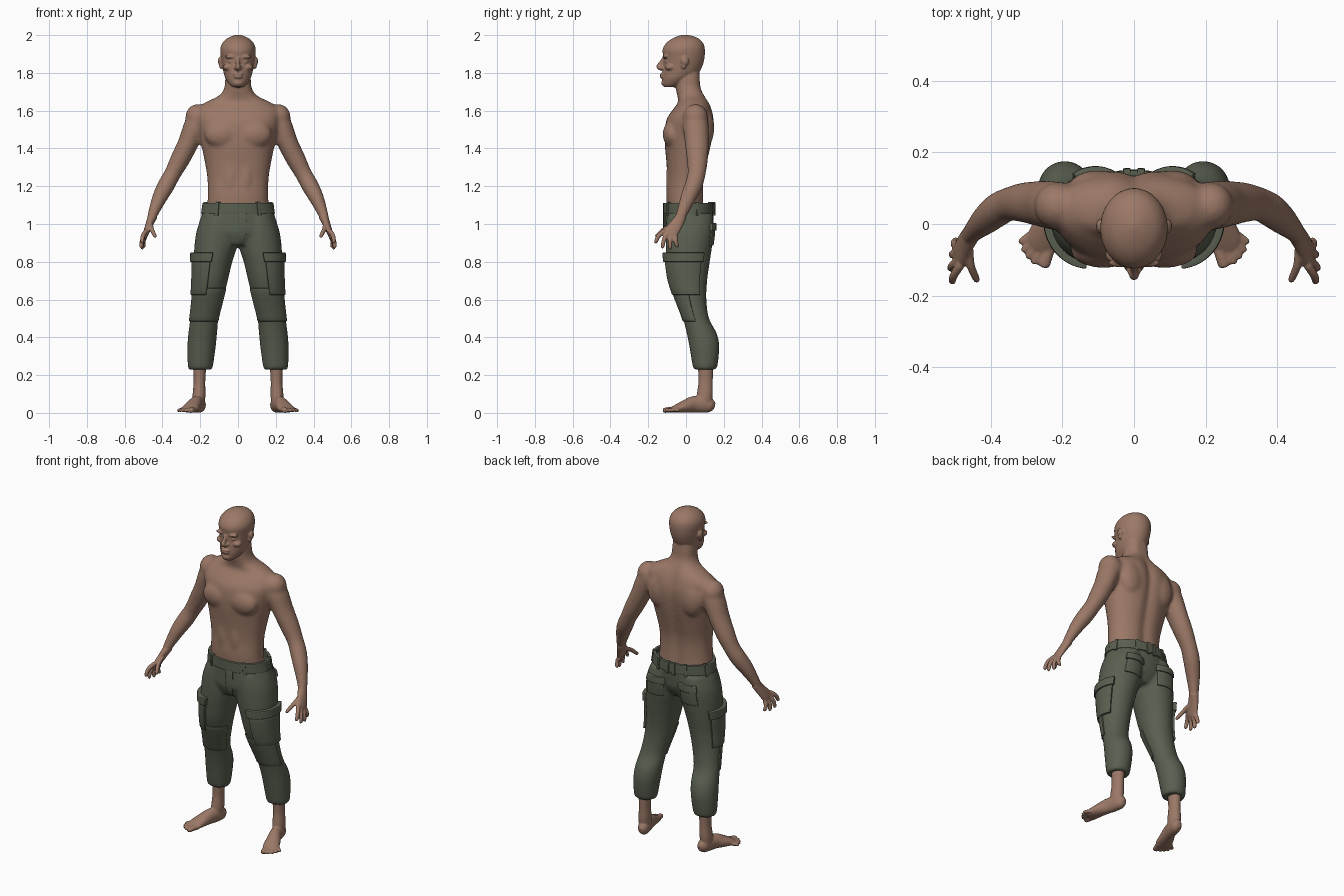
import bpy, bmesh, math
from mathutils import Vector, Matrix

cube = bpy.data.objects.get("Cube")
if cube:
    bpy.data.objects.remove(cube, do_unlink=True)


def material(name, rgb):
    mat = bpy.data.materials.new(name)
    mat.use_nodes = True
    mat.diffuse_color = (*rgb, 1)
    mat.node_tree.nodes["Principled BSDF"].inputs["Base Color"].default_value = (*rgb, 1)
    return mat


SKIN = material("warm brown skin", (.33, .19, .135))
GREEN = material("olive cloth", (.1, .115, .08))


# ---- helpers -------------------------------------------------------------
def spline(rows, n=6):
    """Smooth curve through rows of numbers."""
    out = []
    for i in range(len(rows) - 1):
        quad = rows[max(i - 1, 0)], rows[i], rows[i + 1], rows[min(i + 2, len(rows) - 1)]
        for k in range(n):
            t = k / n
            out.append([b + (c - a) * t / 2 + (a - 2.5 * b + 2 * c - d / 2) * t * t
                        + (1.5 * (b - c) + (d - a) / 2) * t ** 3
                        for a, b, c, d in zip(*quad)])
    return out + [list(rows[-1])]


def loft(bm, rings, side=1):
    vs = [[bm.verts.new((p[0] * side, p[1], p[2])) for p in r] for r in rings]
    n = len(vs[0])
    for a, b in zip(vs, vs[1:]):
        for k in range(n):
            bm.faces.new((a[k], a[(k + 1) % n], b[(k + 1) % n], b[k]))
    bm.faces.new(vs[0][::-1])
    bm.faces.new(vs[-1])


def tube(bm, points, ref, side=1, n=20):
    """Points are x, y, z, half width across, half width along ref."""
    rows = spline(points)
    rings = []
    for i, (x, y, z, ra, rb) in enumerate(rows):
        t = Vector(rows[min(i + 1, len(rows) - 1)][:3]) - Vector(rows[max(i - 1, 0)][:3])
        s = t.cross(Vector(ref)).normalized()
        u = s.cross(t).normalized()
        rings.append([Vector((x, y, z)) + s * ra * math.cos(a) + u * rb * math.sin(a)
                      for a in (math.tau * k / n for k in range(n))])
    loft(bm, rings, side)


def on_section(row, a, off=0, groove=0, power=2):
    """Point at angle a on a level section: z, centre x, half width, front y, back y."""
    z, cx, rx, front, back = row
    c, s = (math.copysign(abs(f(a)) ** (2 / power), f(a)) for f in (math.cos, math.sin))
    x = (rx + off) * c
    y = (front + back) / 2 + ((back - front) / 2 + off) * s
    if s > 0:
        y -= groove * rx * math.exp(-(x / .03) ** 2)
    return cx + x, y, z


def stack(bm, sections, side=1, n=48, **kw):
    loft(bm, [[on_section(r, math.tau * k / n, **kw) for k in range(n)]
              for r in spline(sections)], side)


def ball(bm, centre, radii, side=1):
    m = Matrix.Translation((centre[0] * side, *centre[1:])) @ Matrix.Diagonal((*radii, 1))
    bmesh.ops.create_uvsphere(bm, u_segments=24, v_segments=16, radius=1, matrix=m)


def finish(bm, name, mat, voxel=0, smooth=0, bevel=0):
    bmesh.ops.recalc_face_normals(bm, faces=bm.faces[:])
    mesh = bpy.data.meshes.new(name)
    bm.to_mesh(mesh)
    bm.free()
    obj = bpy.data.objects.new(name, mesh)
    bpy.context.scene.collection.objects.link(obj)
    if voxel:
        rm = obj.modifiers.new("Fuse", 'REMESH')
        rm.mode, rm.voxel_size = 'VOXEL', voxel
        sm = obj.modifiers.new("Soften", 'SMOOTH')
        sm.factor, sm.iterations = .5, smooth
    if bevel:
        bv = obj.modifiers.new("Round", 'BEVEL')
        bv.width, bv.segments, bv.limit_method, bv.angle_limit = bevel, 2, 'ANGLE', .9
    bpy.context.view_layer.update()
    deps = bpy.context.evaluated_depsgraph_get()
    obj.data = bpy.data.meshes.new_from_object(obj.evaluated_get(deps))
    obj.modifiers.clear()
    obj.data.materials.clear()
    obj.data.materials.append(mat)
    obj.data.polygons.foreach_set("use_smooth", [True] * len(obj.data.polygons))
    if not voxel:
        obj.data.set_sharp_from_angle(angle=.8)
    return obj


def patch(bm, sections, z0, z1, a0, a1, thick, side=1, depth=.012):
    """Curved plate lying on a sectioned surface, angles in degrees."""
    rows = spline(sections)

    def at(z):
        for p, q in zip(rows, rows[1:]):
            if p[0] <= z <= q[0]:
                t = (z - p[0]) / (q[0] - p[0])
                return [u + (v - u) * t for u, v in zip(p, q)]
        return rows[-1]
    levels = [at(z0 + (z1 - z0) * k / 6) for k in range(7)]
    steps = max(4, int((a1 - a0) / 6))
    rings = []
    for k in range(steps + 1):
        a = math.radians(a0 + (a1 - a0) * k / steps)
        rings.append([on_section(r, a, thick) for r in levels]
                     + [on_section(r, a, -depth) for r in levels[::-1]])
    loft(bm, rings, side)


# ---- torso and arms ------------------------------------------------------
bm = bmesh.new()
stack(bm, [(1.06, 0, .165, -.1, .1), (1.15, 0, .16, -.105, .095), (1.24, 0, .162, -.1, .097),
           (1.33, 0, .176, -.104, .116), (1.42, 0, .195, -.112, .137), (1.5, 0, .212, -.112, .15),
           (1.56, 0, .222, -.1, .15), (1.61, 0, .215, -.066, .138), (1.645, 0, .17, -.042, .123),
           (1.68, 0, .1, -.046, .102), (1.72, 0, .073, -.055, .083), (1.77, 0, .068, -.055, .078),
           (1.82, 0, .06, -.05, .075)], groove=.09, power=2.2)
for s in (1, -1):
    ball(bm, (.085, -.075, 1.475), (.093, .048, .072), s)       # chest muscle
    ball(bm, (.105, .105, 1.51), (.075, .045, .1), s)           # shoulder blade
    ball(bm, (.04, -.078, 1.24), (.036, .028, .11), s)          # abdomen
    ball(bm, (.215, .05, 1.565), (.064, .066, .07), s)          # deltoid
    tube(bm, [(.19, .05, 1.57, .06, .065), (.225, .052, 1.52, .062, .068),
              (.263, .057, 1.43, .055, .064), (.305, .06, 1.345, .052, .057),
              (.347, .056, 1.265, .045, .048), (.38, .04, 1.205, .046, .048),
              (.412, .014, 1.145, .041, .043), (.442, -.014, 1.075, .031, .033),
              (.462, -.036, 1.02, .023, .028)], (0, 1, 0), s)
core = finish(bm, "torso_core", SKIN, .01, 7)

# ---- whole upper body: torso, head and hands -----------------------------
bm = bmesh.new()
bm.from_mesh(core.data)
bpy.data.objects.remove(core, do_unlink=True)
stack(bm, [(1.724, 0, .028, -.115, -.06), (1.74, 0, .046, -.124, -.02), (1.77, 0, .066, -.126, .03),
           (1.8, 0, .076, -.125, .068), (1.84, 0, .084, -.12, .088), (1.88, 0, .09, -.12, .098),
           (1.92, 0, .094, -.124, .1), (1.95, 0, .087, -.111, .094), (1.976, 0, .067, -.083, .075),
           (1.993, 0, .037, -.048, .042), (2.002, 0, .008, -.015, .004)])
tube(bm, [(0, -.116, 1.882, .009, .009), (0, -.132, 1.852, .01, .012),
          (0, -.143, 1.832, .014, .014), (0, -.128, 1.818, .014, .008)], (0, 1, 0))  # nose
ball(bm, (0, -.125, 1.793), (.027, .014, .007))     # upper lip
ball(bm, (0, -.125, 1.779), (.024, .014, .008))     # lower lip
ball(bm, (0, -.115, 1.746), (.026, .016, .016))     # chin
for s in (1, -1):
    ball(bm, (.037, -.108, 1.885), (.034, .014, .009), s)       # brow
    ball(bm, (.036, -.1, 1.859), (.017, .013, .01), s)          # eyelid
    ball(bm, (.052, -.085, 1.83), (.028, .026, .018), s)        # cheekbone
    ball(bm, (.013, -.127, 1.826), (.009, .012, .008), s)       # nostril
    ball(bm, (.094, -.006, 1.862), (.012, .021, .024), s)       # ear
    ball(bm, (.09, -.012, 1.838), (.01, .013, .018), s)         # ear lobe
    tube(bm, [(.452, -.024, 1.04, .025, .028), (.472, -.055, .992, .019, .036),
              (.487, -.083, .952, .015, .04), (.492, -.093, .936, .01, .036)], (0, 1, 0), s)
    fingers = [((.484, -.113, .965), (.51, -.165, .9)), ((.487, -.096, .952), (.514, -.127, .873)),
               ((.489, -.076, .94), (.509, -.085, .867)), ((.491, -.057, .932), (.499, -.045, .878)),
               ((.462, -.06, .998), (.438, -.163, .932))]
    for base, tip in fingers:
        a, b = Vector(base), Vector(tip)
        mid = a.lerp(b, .5) + Vector((.006, -.004, .006))
        tube(bm, [(*a, .013, .013), (*mid, .012, .012), (*a.lerp(b, .92), .01, .01),
                  (*b, .004, .004)], (1, 0, 0), s, 12)
finish(bm, "upper_body", SKIN, .005, 3)

# ---- feet ----------------------------------------------------------------
bm = bmesh.new()
for s in (1, -1):
    tube(bm, [(.203, .103, .27, .037, .042), (.204, .104, .17, .031, .038),
              (.206, .1, .1, .034, .042), (.208, .095, .05, .032, .04)], (0, 1, 0), s)
    tube(bm, [(.198, .152, .035, .014, .018), (.2, .13, .04, .03, .037), (.208, .09, .045, .034, .045),
              (.222, .04, .045, .035, .044), (.24, -.005, .034, .042, .034),
              (.256, -.05, .022, .046, .022), (.263, -.073, .017, .036, .014)], (0, 0, 1), s)
    toes = [(.232, -.055, .252, -.115, .017), (.255, -.06, .277, -.106, .012),
            (.272, -.055, .293, -.091, .012), (.283, -.045, .306, -.073, .011),
            (.29, -.03, .314, -.05, .011)]
    for x0, y0, x1, y1, r in toes:
        tube(bm, [(x0, y0, .018, r, r), ((x0 + x1) / 2, (y0 + y1) / 2, .017, r, r * .9),
                  (x1, y1, .013, r, r * .8), (x1 + .002, y1 - .006, .012, r / 2, r / 2)],
             (0, 0, 1), s, 12)
finish(bm, "feet", SKIN, .005, 3)

# ---- trousers ------------------------------------------------------------
LEG = [(.23, .199, .061, .042, .158), (.25, .199, .067, .035, .167), (.35, .193, .075, .018, .176),
       (.42, .187, .076, .004, .163), (.5, .178, .075, -.016, .122), (.6, .16, .082, -.054, .108),
       (.7, .145, .091, -.087, .112), (.8, .132, .102, -.102, .126), (.88, .118, .113, -.107, .138),
       (.95, .11, .112, -.108, .147), (1.0, .105, .102, -.106, .147), (1.05, .1, .085, -.1, .14)]
HIPS = [(.89, 0, .1, -.09, .1), (.95, 0, .2, -.113, .135), (1.0, 0, .208, -.115, .143),
        (1.05, 0, .191, -.115, .146), (1.12, 0, .181, -.115, .144)]
bm = bmesh.new()
stack(bm, [r for r in HIPS if r[0] < 1.1] + [(1.08, 0, .185, -.112, .143)])
for s in (1, -1):
    stack(bm, LEG, s)
finish(bm, "trousers", GREEN, .01, 5)

bm = bmesh.new()
patch(bm, HIPS, 1.055, 1.112, 0, 360, .006)
finish(bm, "waistband", GREEN, bevel=.002)

bm = bmesh.new()
patch(bm, HIPS, .9, 1.06, -90, -77, .006)
finish(bm, "fly_panel", GREEN, bevel=.002)

bm = bmesh.new()
for s in (1, -1):
    for angle in (-55, 20, 62, 84):
        patch(bm, HIPS, 1.045, 1.116, angle - 3, angle + 3, .011, s)
finish(bm, "belt_loops", GREEN, bevel=.002)

# Pocket bodies and flaps share one rule: low edge, high edge, angles, thickness
for name, plates in {
        "cargo_pockets": [(.625, .81, -82, 34, .012), (.8, .848, -86, 38, .02)],
        "back_pockets": [(.885, .975, 62, 118, .007), (.965, 1.005, 58, 122, .014)],
        "knee_patches": [(.485, .66, -165, -5, .006)]}.items():
    bm = bmesh.new()
    for s in (1, -1):
        for z0, z1, a0, a1, thick in plates:
            patch(bm, LEG, z0, z1, a0, a1, thick, s)
    finish(bm, name, GREEN, bevel=.003)
